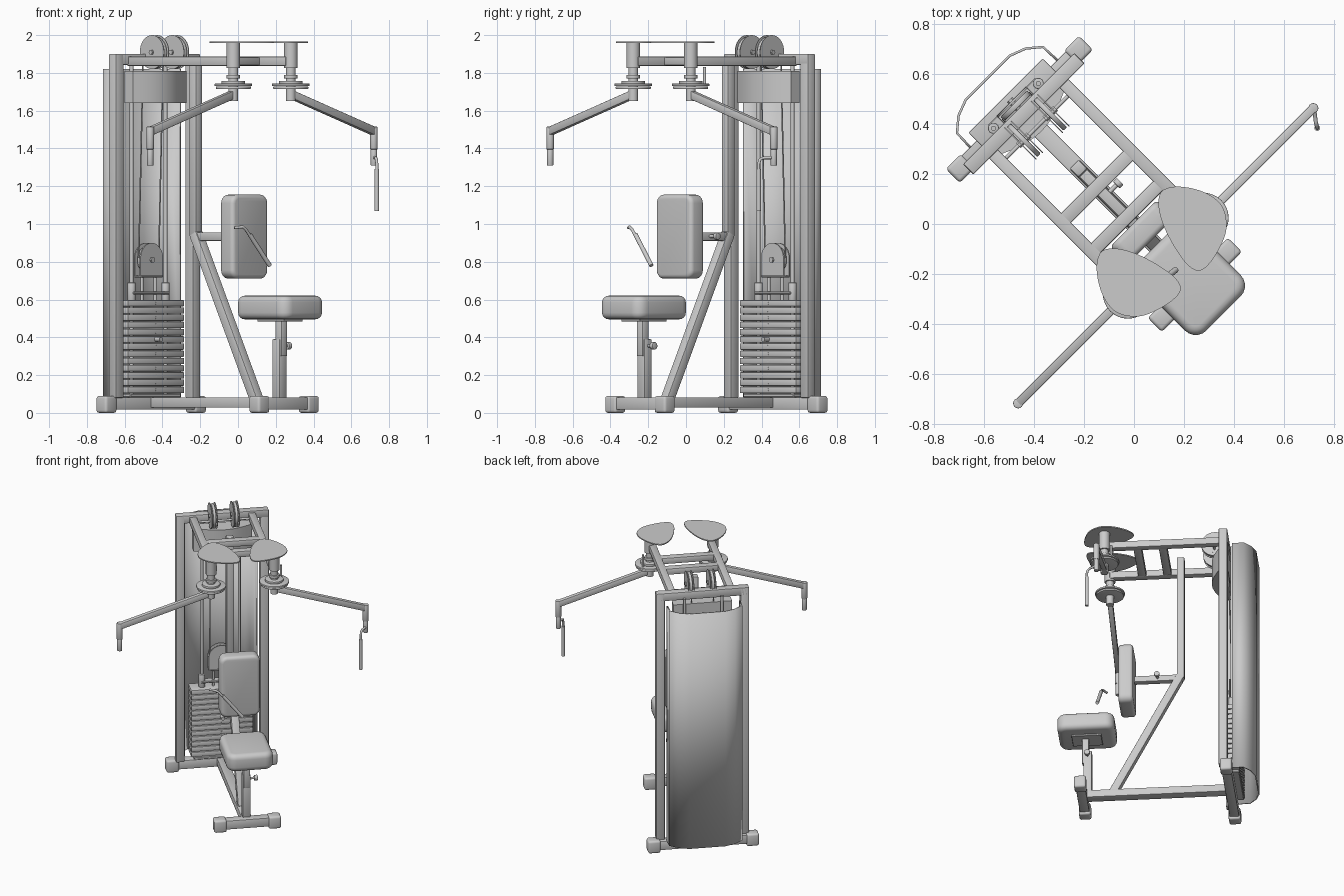
import bpy, bmesh, math
from mathutils import Matrix, Vector

if "Cube" in bpy.data.objects:
    bpy.data.objects.remove(bpy.data.objects["Cube"])

# Local frame: X = forward, Y = sideways; the machine is turned 45 degrees
R = Matrix.Rotation(math.radians(-45), 4, 'Z')


def finish(name, bm, mat=Matrix(), angle=35):
    me = bpy.data.meshes.new(name)
    bmesh.ops.recalc_face_normals(bm, faces=bm.faces)
    bm.to_mesh(me)
    bm.free()
    me.shade_smooth()
    me.set_sharp_from_angle(angle=math.radians(angle))
    ob = bpy.data.objects.new(name, me)
    bpy.context.collection.objects.link(ob)
    ob.matrix_world = R @ mat
    return ob


def box(name, c, s, bevel=0.004, seg=1, mat=None):
    bm = bmesh.new()
    bmesh.ops.create_cube(bm, size=1, matrix=Matrix.Diagonal((*s, 1)))
    if bevel:
        bmesh.ops.bevel(bm, geom=bm.edges[:], offset=bevel, segments=seg, profile=0.5, affect='EDGES')
    return finish(name, bm, Matrix.Translation(c) @ (mat or Matrix()))


def pad(name, c, s, axis, r1, r2):
    # cushion: big rounding around the outline, small rounding on the rims
    bm = bmesh.new()
    bmesh.ops.create_cube(bm, size=1, matrix=Matrix.Diagonal((*s, 1)))
    es = [e for e in bm.edges if abs((e.verts[0].co - e.verts[1].co).normalized()[axis]) > 0.9]
    bmesh.ops.bevel(bm, geom=es, offset=r1, segments=5, profile=0.5, affect='EDGES')
    es = [e for e in bm.edges if e.calc_face_angle(0) > 1]
    bmesh.ops.bevel(bm, geom=es, offset=r2, segments=4, profile=0.5, affect='EDGES')
    return finish(name, bm, Matrix.Translation(c))


def frame(a, b):
    a, b = Vector(a), Vector(b)
    z = (b - a).normalized()
    ref = Vector((0, 1, 0)) if abs(z.y) < 0.5 else Vector((1, 0, 0))
    x = ref.cross(z).normalized()
    y = z.cross(x)
    m = Matrix((x, y, z)).transposed().to_4x4()
    m.translation = (a + b) / 2
    return m, (b - a).length


def beam(name, a, b, w, h=None):
    m, l = frame(a, b)
    return box(name, m.translation, (w, h or w, l), 0.006, 2, m.to_3x3().to_4x4())


def rod(name, a, b, r, n=24, bevel=0.0):
    m, l = frame(a, b)
    bm = bmesh.new()
    bmesh.ops.create_cone(bm, cap_ends=True, segments=n, radius1=r, radius2=r, depth=l)
    if bevel:
        es = [e for e in bm.edges if e.calc_face_angle(0) > 1]
        bmesh.ops.bevel(bm, geom=es, offset=bevel, segments=2, profile=0.5, affect='EDGES')
    return finish(name, bm, m)


def extrude(name, pts, vec, mat=Matrix()):
    bm = bmesh.new()
    f = bm.faces.new([bm.verts.new(p) for p in pts])
    g = bmesh.ops.extrude_face_region(bm, geom=[f])['geom']
    bmesh.ops.translate(bm, vec=vec, verts=[v for v in g if isinstance(v, bmesh.types.BMVert)])
    return finish(name, bm, mat)


def bent_rod(name, pts, r):
    # pts are in world coordinates
    cu = bpy.data.curves.new(name, 'CURVE')
    cu.dimensions, cu.bevel_depth, cu.bevel_resolution, cu.use_fill_caps = '3D', r, 4, True
    sp = cu.splines.new('POLY')
    sp.points.add(len(pts) - 1)
    for p, q in zip(sp.points, pts):
        p.co = (*q, 1)
    ob = bpy.data.objects.new(name, cu)
    bpy.context.collection.objects.link(ob)
    return ob


def smooth_loop(pts, n=5):
    # closed Catmull-Rom outline
    out, k = [], len(pts)
    for i in range(k):
        p0, p1, p2, p3 = (Vector(pts[(i + j - 1) % k]) for j in range(4))
        for s in range(n):
            t = s / n
            out.append(0.5 * (2 * p1 + (p2 - p0) * t + (2 * p0 - 5 * p1 + 4 * p2 - p3) * t * t
                              + (3 * p1 - p0 - 3 * p2 + p3) * t ** 3))
    return out


# Floor frame
beam("rear_floor_beam", (-.65, -.33, .05), (-.65, .33, .05), .065)
beam("front_floor_beam", (.345, -.19, .05), (.345, .19, .05), .065)
beam("centre_floor_beam", (-.64, 0, .055), (.335, 0, .055), .055, .07)
for s in (-1, 1):
    box("rear_foot_cap", (-.65, s * .335, .045), (.08, .085, .09), .014, 3)
    box("front_foot_cap", (.345, s * .185, .045), (.08, .085, .09), .014, 3)

# Tower and upper frame
for s in (-1, 1):
    beam("tower_post", (-.625, s * .287, .08), (-.625, s * .287, 1.9), .058)
    beam("upper_side_beam", (-.61, s * .2, 1.862), (.18, s * .2, 1.862), .05)
beam("tower_top_beam", (-.625, -.315, 1.872), (-.625, .315, 1.872), .058)
for x in (-.21, -.04):
    beam("upper_cross_beam", (x, -.19, 1.862), (x, .19, 1.862), .045, .055)
beam("centre_post", (-.315, 0, .93), (-.315, 0, 1.86), .05)
beam("diagonal_brace", (-.315, 0, .95), (.14, 0, .07), .055)

# Backrest
beam("backrest_beam", (-.33, 0, .933), (.0, 0, .933), .045)
pad("backrest_pad", (.046, 0, .933), (.1, .27, .445), 0, .045, .022)
rod("backrest_knob_stem", (-.16, .02, .935), (-.16, .06, .935), .009)
rod("backrest_knob", (-.16, .06, .935), (-.16, .082, .935), .019, 20, .004)

# Seat
pad("seat_pad", (.315, 0, .558), (.385, .315, .125), 2, .06, .035)
box("seat_plate", (.315, 0, .49), (.2, .14, .012), .002)
beam("seat_post_sleeve", (.31, 0, .07), (.31, 0, .39), .056)
beam("seat_post_inner", (.325, 0, .3), (.325, 0, .49), .046)
rod("seat_knob_stem", (.31, .02, .355), (.31, .06, .355), .008)
rod("seat_knob", (.31, .055, .355), (.31, .078, .355), .02, 20, .004)

# Curved rear shroud, open at the top and bottom
half = [(-.68, .247), (-.76, .244), (-.805, .19), (-.83, .123)]
prof = half + [(x, -y) for x, y in reversed(half)]
bm = bmesh.new()
rows = [[bm.verts.new((x, y, z)) for x, y in prof] for z in (.085, 1.82)]
for i in range(len(prof) - 1):
    bm.faces.new((rows[0][i], rows[0][i + 1], rows[1][i + 1], rows[1][i]))
shroud = finish("rear_shroud", bm, angle=50)
m = shroud.modifiers.new("thickness", 'SOLIDIFY')
m.thickness, m.offset = .01, 0

# Top inner housing with a bowed front
bow = [(-.65, -.2)] + [(-.585 + .06 * math.cos(t * math.pi / 12), .2 * t / 6) for t in range(-6, 7)] + [(-.65, .2)]
extrude("upper_housing", [(x, y, 1.64) for x, y in bow], (0, 0, .17))

# Weight stack
for i in range(13):
    box("weight_plate", (-.67, 0, .122 + i * .0382), (.115, .42, .034), .004, 2)
box("stack_base", (-.67, 0, .092), (.11, .38, .02))
rod("selector_pin", (-.62, 0, .39), (-.575, 0, .39), .013)
for i in range(13):
    rod("pin_hole", (-.62, 0, .122 + i * .0382), (-.611, 0, .122 + i * .0382), .007, 12)
for s in (-1, 1):
    rod("guide_rod", (-.67, s * .127, .09), (-.67, s * .127, 1.86), .01, 16)
    rod("guide_bushing", (-.67, s * .127, .595), (-.67, s * .127, .69), .022, 20, .004)
    rod("lift_bolt", (-.67, s * .05, .59), (-.67, s * .05, .73), .008, 12)
box("lift_plate", (-.67, 0, .635), (.05, .27, .016))

# Moving pulley in an arched bracket
arch = [(0, -.085, .72), (0, .085, .72)] + [
    (0, .085 * math.cos(t * math.pi / 14), .815 + .085 * math.sin(t * math.pi / 14)) for t in range(15)]
for x in (-.695, -.653):
    extrude("moving_pulley_bracket", arch, (.008, 0, 0), Matrix.Translation((x, 0, 0)))
rod("moving_pulley", (-.682, 0, .81), (-.658, 0, .81), .075, 32, .005)
rod("moving_pulley_bolt", (-.705, 0, .81), (-.635, 0, .81), .015, 6)
box("bracket_base", (-.67, 0, .722), (.055, .17, .012))

# Overhead pulleys with guard plates, axle and cables
for s in (-1, 1):
    y = s * .075
    rod("top_pulley", (-.55, y - .01, 1.908), (-.55, y + .01, 1.908), .085, 32, .004)
    for d in (-.018, .018):
        rod("pulley_guard", (-.55, y + d - .002, 1.91), (-.55, y + d + .002, 1.91), .09, 32)
        box("pulley_hanger", (-.575, y + d, 1.87), (.08, .005, .05), 0)
    rod("pulley_bolt", (-.55, y - .03, 1.91), (-.55, y + .03, 1.91), .014, 6)
    rod("cable", (-.635, y, 1.9), (-.668, y, .82), .004, 8)
rod("pulley_axle", (-.55, -.19, 1.87), (-.55, .19, 1.87), .008, 12)

# Arm pivots, cover plates and arms
plate = [(.028, .113), (-.014, .17), (.021, .233), (.106, .288), (.19, .302), (.255, .269),
         (.297, .212), (.325, .113), (.315, .05), (.247, .037), (.12, .067)]
for s in (-1, 1):
    p = lambda z, dx=0, y=.215: (.18 + dx, s * y, z)
    extrude("pivot_cover_plate", [(x, s * y, 1.957) for x, y in smooth_loop(plate)], (0, 0, .008))
    rod("pivot_housing", p(1.825), p(1.957), .036)
    rod("pivot_shaft", p(1.65), p(1.84), .026)
    rod("pivot_collar", p(1.77), p(1.79), .036, 24, .003)
    rod("pivot_hub", p(1.742), p(1.758), .062, 32, .003)
    rod("pivot_disc_upper", p(1.73), p(1.743), .1, 40, .003)
    rod("pivot_disc_lower", p(1.715), p(1.728), .093, 40, .003)
    beam("swing_arm", p(1.69, 0, .205), p(1.49, 0, .84), .044, .035)
    rod("arm_end_sleeve", p(1.395, 0, .837), p(1.515, 0, .837), .02, 20, .003)
    rod("arm_end_pin", p(1.31, 0, .837), p(1.4, 0, .837), .017, 20, .003)
rod("stop_pin", (.13, .27, 1.74), (.13, .27, 1.83), .008, 12)

# Right handle hangs from its arm; the other handle lies in front of the backrest
bent_rod("right_handle_hook", [(.72, .46, 1.36), (.724, .45, 1.35), (.729, .41, 1.35), (.733, .392, 1.342),
                               (.735, .385, 1.32), (.735, .385, 1.26)], .008)
bent_rod("right_handle_grip", [(.735, .385, 1.29), (.735, .385, 1.07)], .012)
bent_rod("loose_handle_hook", [(-.02, -.305, .98), (.025, -.3, .985), (.042, -.285, .97), (.075, -.258, .92)], .008)
bent_rod("loose_handle_grip", [(.062, -.268, .945), (.168, -.183, .78)], .012)
